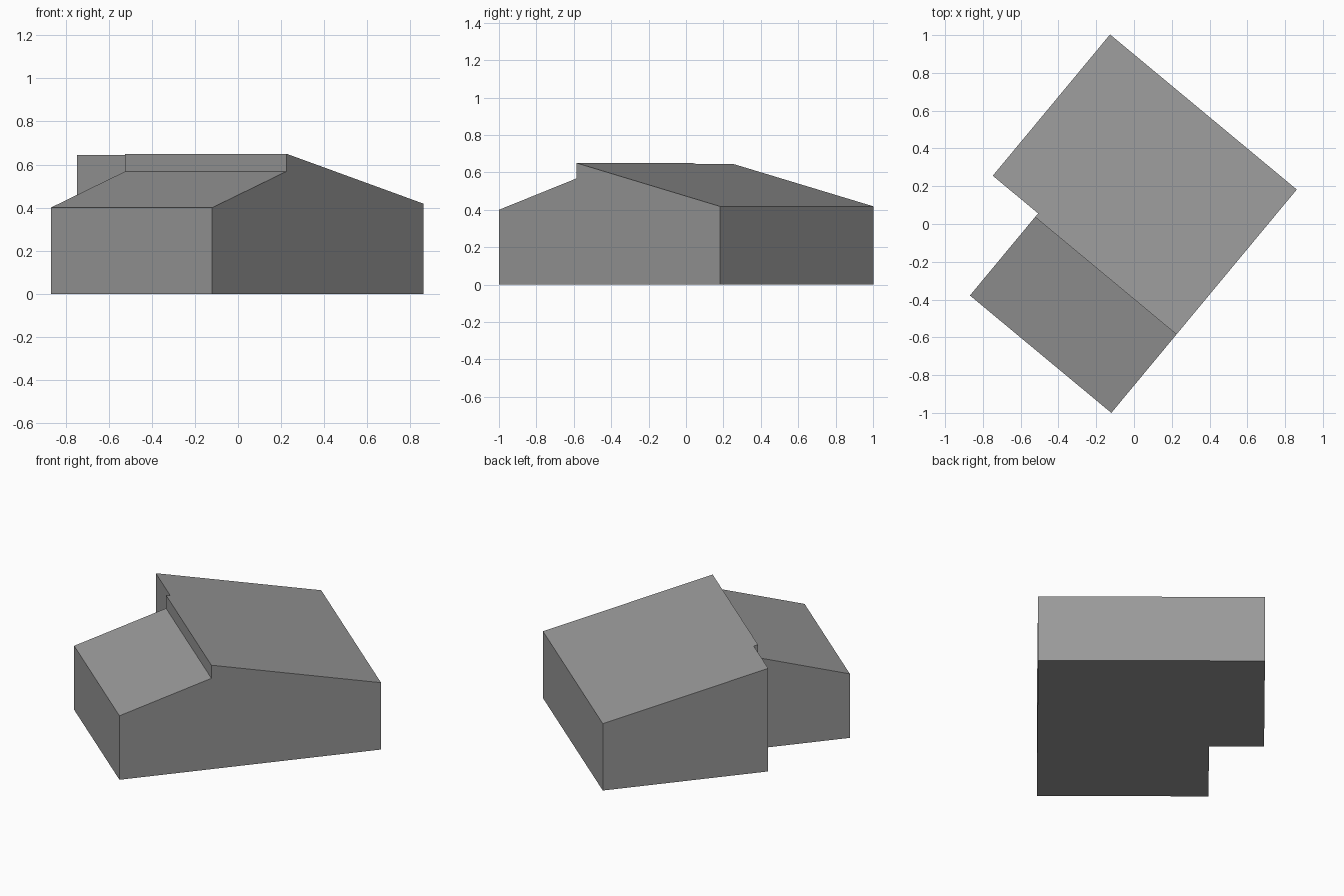
import bpy, bmesh, math
from mathutils import Matrix

cube = bpy.data.objects.get("Cube")
if cube:
    bpy.data.objects.remove(cube, do_unlink=True)

# Plain grey for the whole building
grey = bpy.data.materials.new("plain_grey")
grey.use_nodes = True
color = (0.32, 0.32, 0.32, 1)
grey.diffuse_color = color
grey.node_tree.nodes["Principled BSDF"].inputs["Base Color"].default_value = color

# Plan measures: u runs front to back, v runs across
LENGTH, WIDTH, HALL_WIDTH = 1.537, 1.285, 0.973
RIDGE, WING = 0.54, 0.565
FRONT_EAVE, FRONT_TOP, RIDGE_TOP, BACK_EAVE = 0.40, 0.568, 0.65, 0.418


def main_roof(u):
    """Height of the large roof plane at depth u."""
    t = (u - RIDGE) / (LENGTH - RIDGE)
    return RIDGE_TOP + t * (BACK_EAVE - RIDGE_TOP)


# L-shaped footprint, counter-clockwise: front pair, back pair, wing pair
plan = {
    "front_a": (0, 0), "back_a": (LENGTH, 0), "back_b": (LENGTH, WIDTH),
    "wing_b": (WING, WIDTH), "notch": (WING, HALL_WIDTH), "front_b": (0, HALL_WIDTH),
}
bm = bmesh.new()
base = {k: bm.verts.new((u, v, 0)) for k, (u, v) in plan.items()}
top = {k: bm.verts.new((u, v, FRONT_EAVE if u == 0 else main_roof(u)))
       for k, (u, v) in plan.items()}

# Ridge step between the two roof planes
low_a, low_b = [bm.verts.new((RIDGE, v, FRONT_TOP)) for v in (0, HALL_WIDTH)]
high_a, high_b = [bm.verts.new((RIDGE, v, RIDGE_TOP)) for v in (0, HALL_WIDTH)]

# Walls around the footprint; the two hall sides follow the stepped roof
names = list(plan)
for a, b in zip(names, names[1:] + names[:1]):
    extra = []
    if a == "front_a":
        extra = [high_a, low_a]
    elif a == "notch":
        extra = [high_b, low_b]
        bm.faces.new([base[a], base[b], top[b], low_b, high_b, top[a]])
        continue
    bm.faces.new([base[a], base[b], top[b]] + extra + [top[a]])

# Roof planes, step wall and floor
bm.faces.new([top["front_a"], low_a, low_b, top["front_b"]])
bm.faces.new([low_a, high_a, high_b, low_b])
bm.faces.new([high_a, top["back_a"], top["back_b"], top["wing_b"], top["notch"], high_b])
bm.faces.new(list(reversed(list(base.values()))))
bmesh.ops.recalc_face_normals(bm, faces=bm.faces)

# Turn the plan on the ground and put it in place
bm.transform(Matrix.Translation((-0.12, -1.0, 0)) @ Matrix.Rotation(math.radians(50.3), 4, "Z"))
mesh = bpy.data.meshes.new("building")
bm.to_mesh(mesh)
bm.free()
mesh.materials.append(grey)
building = bpy.data.objects.new("building", mesh)
bpy.context.collection.objects.link(building)
